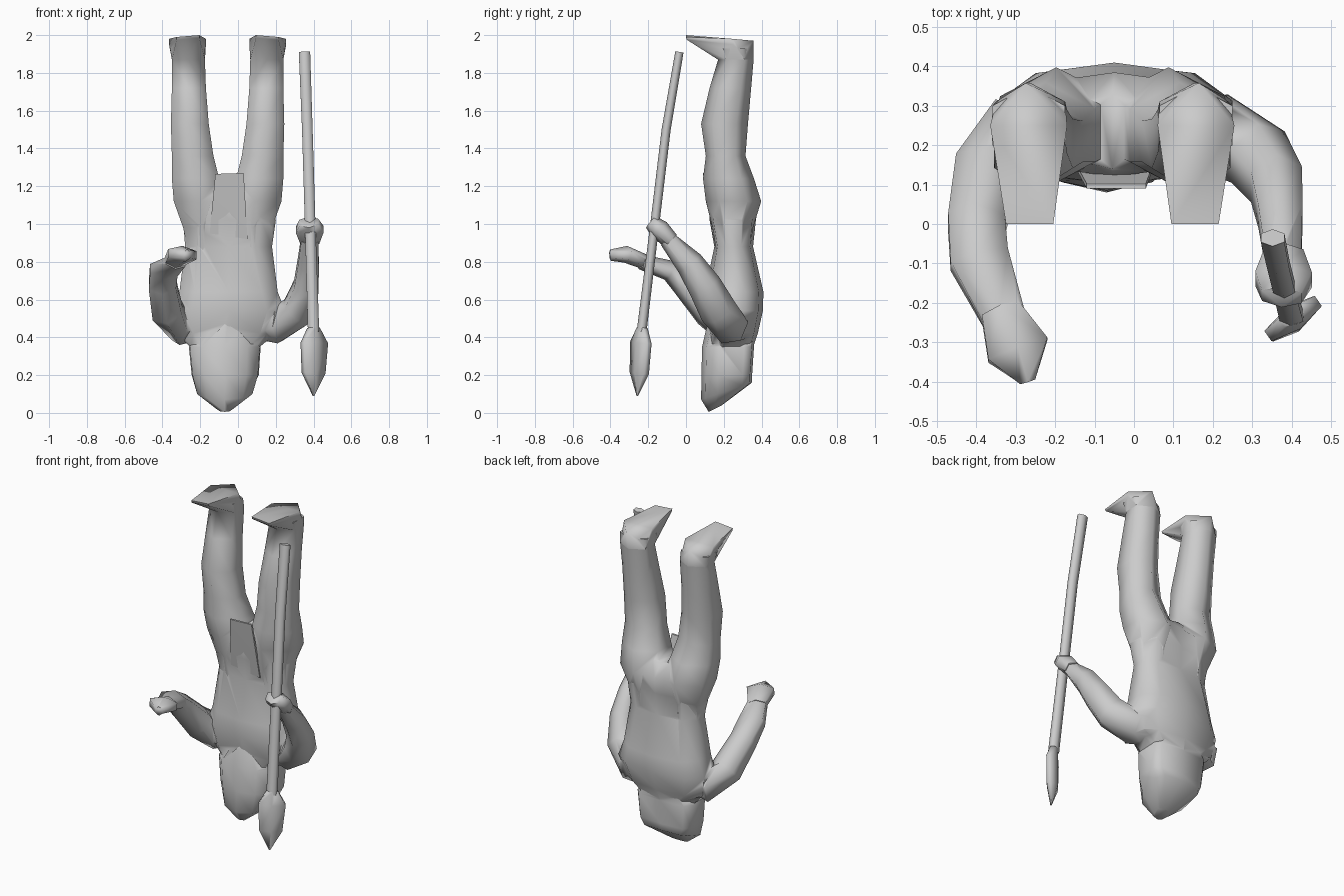
import bpy, bmesh, math
from mathutils import Vector

if "Cube" in bpy.data.objects:
    bpy.data.objects.remove(bpy.data.objects["Cube"])

AXIS = -0.055  # body centre line in x


def smooth(ob, angle):
    bpy.ops.object.select_all(action='DESELECT')
    ob.select_set(True)
    bpy.context.view_layer.objects.active = ob
    bpy.ops.object.shade_smooth_by_angle(angle=math.radians(angle))


def finish(name, bm, angle=75):
    bmesh.ops.recalc_face_normals(bm, faces=bm.faces[:])
    me = bpy.data.meshes.new(name)
    bm.to_mesh(me)
    bm.free()
    ob = bpy.data.objects.new(name, me)
    bpy.context.collection.objects.link(ob)
    smooth(ob, angle)
    return ob


def skin(name, rings, angle=75):
    bm = bmesh.new()
    loops = [[bm.verts.new(p) for p in r] for r in rings]
    n = len(loops[0])
    for a, b in zip(loops, loops[1:]):
        for i in range(n):
            j = (i + 1) % n
            bm.faces.new((a[i], a[j], b[j], b[i]))
    bm.faces.new(loops[0])
    bm.faces.new(loops[-1])
    return finish(name, bm, angle)


def hull(name, points, angle=75):
    bm = bmesh.new()
    for p in points:
        bm.verts.new(p)
    res = bmesh.ops.convex_hull(bm, input=bm.verts[:])
    bmesh.ops.delete(bm, geom=[v for v in bm.verts if not v.link_faces], context='VERTS')
    return finish(name, bm, angle)


def oval(n, power, back=None):
    pts = []
    for i in range(n):
        a = 2 * math.pi * (i + 0.5) / n
        c, s = math.cos(a), math.sin(a)
        e = back if back and s > 0 else power
        pts.append((math.copysign(abs(c) ** e, c), math.copysign(abs(s) ** e, s)))
    m = max(abs(p[0]) for p in pts)
    k0, k1 = -min(p[1] for p in pts), max(p[1] for p in pts)
    return [(x / m, y / (k1 if y > 0 else k0)) for x, y in pts]


def level_rings(rows, n=8, power=0.9, back=None):
    """rows: z, x0, x1, y0, y1, slope of z along y"""
    out = []
    for z, x0, x1, y0, y1, slope in rows:
        cx, cy, rx, ry = (x0 + x1) / 2, (y0 + y1) / 2, (x1 - x0) / 2, (y1 - y0) / 2
        out.append([(cx + rx * u, cy + ry * v, z + slope * ry * v) for u, v in oval(n, power, back)])
    return out


def tube(name, path, n=6, angle=75, roll=0):
    """path: x, y, z, half width sideways, half width upward"""
    rings = []
    c, s = math.cos(roll), math.sin(roll)
    for i, (x, y, z, ra, rb) in enumerate(path):
        p, q = path[max(i - 1, 0)], path[min(i + 1, len(path) - 1)]
        t = (Vector(q[:3]) - Vector(p[:3])).normalized()
        side = Vector((1, 0, 0))
        side = (side - t * side.dot(t)).normalized()
        up = t.cross(side)
        a, b = side * c - up * s, side * s + up * c
        rings.append([Vector((x, y, z)) + a * ra * u + b * rb * v for u, v in oval(n, 1)])
    return skin(name, rings, angle)


# Torso, hips at the top and shoulders below
body = skin("body", level_rings([
    (1.20, -0.15, 0.04, 0.14, 0.33, 0),
    (1.12, -0.27, 0.17, 0.12, 0.385, 0),
    (1.02, -0.29, 0.20, 0.125, 0.37, 0),
    (0.88, -0.28, 0.18, 0.15, 0.355, 0),
    (0.64, -0.31, 0.21, 0.10, 0.41, 0),
    (0.54, -0.345, 0.25, 0.10, 0.407, 0),
    (0.42, -0.32, 0.20, 0.12, 0.38, 0),
    (0.345, -0.25, 0.11, 0.12, 0.355, 0)], 10, 0.8))
parts = []

# Head with a square-backed head cloth
parts.append(skin("head", level_rings([
    (0.50, -0.13, -0.01, 0.12, 0.37, 0),
    (0.35, -0.26, 0.12, 0.085, 0.36, 0),
    (0.20, -0.245, 0.11, 0.082, 0.35, 0),
    (0.115, -0.22, 0.08, 0.08, 0.348, 0.33),
    (0.023, -0.11, -0.03, 0.12, 0.19, 0.5)], 10, 0.9, 0.4)))

# Legs and feet
LEG = [(0.80, 0.06, 0.20, 0.17, 0.33, 0),
       (0.98, 0.03, 0.235, 0.14, 0.355, 0),
       (1.12, 0.0, 0.285, 0.105, 0.398, 0),
       (1.24, 0.045, 0.295, 0.09, 0.36, 0),
       (1.36, 0.075, 0.295, 0.105, 0.315, 0),
       (1.53, 0.10, 0.30, 0.08, 0.328, 0),
       (1.72, 0.115, 0.295, 0.125, 0.345, 0),
       (1.87, 0.12, 0.295, 0.17, 0.358, 0),
       (1.93, 0.12, 0.305, 0.15, 0.35, 0)]
SOLE = [(0.15, 0.0, 2.0), (0.27, 0.0, 1.99), (0.15, 0.005, 1.985), (0.27, 0.005, 1.975),
        (0.31, 0.25, 1.98), (0.31, 0.25, 1.95),
        (0.22, 0.358, 1.97), (0.115, 0.25, 1.98), (0.115, 0.25, 1.95)]
for label, s in (("right", -1), ("left", 1)):
    rings = [[(AXIS + s * x, y, z) for x, y, z in r] for r in level_rings(LEG, 6, 1)]
    parts.append(skin(label + "_leg", rings))
    parts.append(hull(label + "_foot", [(AXIS + s * x, y, z) for x, y, z in SOLE] + rings[-2]))

# Empty arm, reaching forward
parts.append(tube("right_arm", [
    (-0.11, 0.265, 0.50, 0.10, 0.13), (-0.31, 0.225, 0.46, 0.09, 0.105),
    (-0.375, 0.13, 0.54, 0.08, 0.095), (-0.40, 0.0, 0.68, 0.072, 0.075),
    (-0.393, -0.09, 0.755, 0.075, 0.055), (-0.33, -0.24, 0.80, 0.055, 0.04)]))
parts.append(tube("right_hand", [
    (-0.34, -0.22, 0.80, 0.05, 0.04), (-0.295, -0.32, 0.84, 0.08, 0.045),
    (-0.27, -0.40, 0.835, 0.02, 0.03)]))

# Arm holding the spear
parts.append(tube("left_arm", [
    (0.0, 0.265, 0.50, 0.10, 0.13), (0.21, 0.23, 0.465, 0.09, 0.105),
    (0.315, 0.17, 0.54, 0.08, 0.10), (0.362, 0.10, 0.67, 0.066, 0.09),
    (0.372, 0.02, 0.79, 0.056, 0.075), (0.38, -0.10, 0.92, 0.045, 0.045)]))
parts.append(tube("left_hand", [
    (0.38, -0.08, 0.91, 0.05, 0.045), (0.38, -0.14, 0.97, 0.072, 0.055),
    (0.375, -0.185, 1.01, 0.05, 0.04)]))

# Fuse the figure into one skin
for part in parts:
    mod = body.modifiers.new(part.name, 'BOOLEAN')
    mod.operation, mod.solver, mod.object = 'UNION', 'EXACT', part
    bpy.context.view_layer.objects.active = body
    bpy.ops.object.modifier_move_to_index(modifier=mod.name, index=0)
    bpy.ops.object.modifier_apply(modifier=mod.name)
    bpy.data.objects.remove(part)
smooth(body, 75)

# Front cloth panel
cloth = [(-0.15, 0.145, 0.95), (0.05, 0.145, 0.92), (0.03, 0.09, 1.27), (-0.12, 0.09, 1.265)]
hull("front_cloth", [(x, y + d, z) for x, y, z in cloth for d in (0, 0.012)], 30)

# Spear, its blade turned about the shaft
tube("spear_shaft", [(0.352, -0.035, 1.91, 0.03, 0.022), (0.367, -0.105, 1.5, 0.028, 0.024),
                     (0.382, -0.165, 1.0, 0.028, 0.024), (0.40, -0.235, 0.43, 0.03, 0.026)])
tube("spear_head", [(0.40, -0.232, 0.45, 0.032, 0.026), (0.404, -0.24, 0.37, 0.078, 0.032),
                    (0.40, -0.247, 0.21, 0.066, 0.032), (0.40, -0.258, 0.09, 0.004, 0.004)],
     6, 75, math.radians(35))
